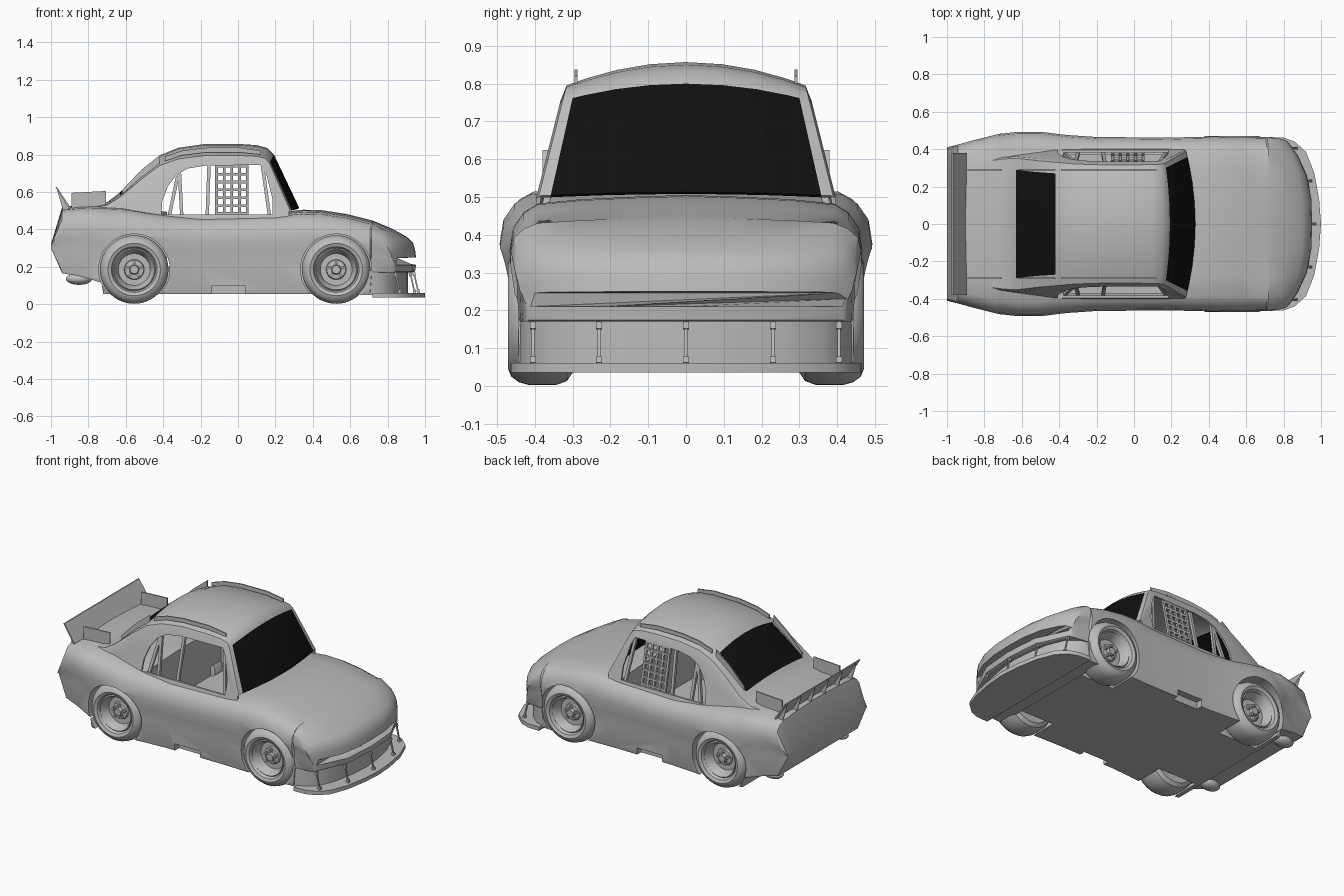
import bpy, bmesh, math
from mathutils import Vector

if "Cube" in bpy.data.objects:
    bpy.data.objects.remove(bpy.data.objects["Cube"])


def material(name, rgb):
    m = bpy.data.materials.new(name)
    m.use_nodes = True
    m.diffuse_color = (*rgb, 1)
    m.node_tree.nodes["Principled BSDF"].inputs["Base Color"].default_value = (*rgb, 1)
    return m


GREY = material("plain grey", (0.5, 0.5, 0.5))
BLACK = material("black glass", (0.005, 0.005, 0.005))


def make(name, bm, smooth=None):
    bmesh.ops.recalc_face_normals(bm, faces=bm.faces)
    mesh = bpy.data.meshes.new(name)
    bm.to_mesh(mesh)
    bm.free()
    ob = bpy.data.objects.new(name, mesh)
    bpy.context.collection.objects.link(ob)
    mesh.materials.append(GREY)
    mesh.materials.append(BLACK)
    if smooth:
        activate(ob)
        bpy.ops.object.shade_smooth_by_angle(angle=math.radians(smooth))
    return ob


def activate(ob):
    bpy.ops.object.select_all(action="DESELECT")
    ob.select_set(True)
    bpy.context.view_layer.objects.active = ob


def loft(bm, rings, closed):
    rows = [[bm.verts.new(p) for p in r] for r in rings]
    n = len(rows[0])
    for i in range(len(rows) - 1):
        for j in range(n if closed else n - 1):
            k = (j + 1) % n
            yield i, j, bm.faces.new((rows[i][j], rows[i][k], rows[i + 1][k], rows[i + 1][j]))
    if closed:
        bm.faces.new(rows[0])
        bm.faces.new(rows[-1])


def prism(bm, points, offset):
    """Extrude a flat outline along an offset."""
    off = Vector(offset)
    list(loft(bm, [[Vector(p) for p in points], [Vector(p) + off for p in points]], True))


def beam(bm, p, q, w):
    """Square bar between two points."""
    p, q = Vector(p), Vector(q)
    d = (q - p).normalized()
    a = d.cross(Vector((0, 1, 0)) if abs(d.y) < 0.8 else Vector((1, 0, 0))).normalized() * w / 2
    b = d.cross(a)
    prism(bm, [p + a + b, p + a - b, p - a - b, p - a + b], q - p)


def cut(ob, outline, offset):
    bm = bmesh.new()
    prism(bm, outline, offset)
    tool = make("cutter", bm)
    tool.hide_render = True
    mod = ob.modifiers.new("cut", "BOOLEAN")
    mod.operation, mod.solver, mod.object = "DIFFERENCE", "EXACT", tool
    activate(ob)
    bpy.ops.object.modifier_apply(modifier=mod.name)
    bpy.data.objects.remove(tool)


def mirror_ring(half):
    return half + [(x, -y, z) for x, y, z in reversed(half) if y > 0]


def circle(cx, cz, r, y, n=48):
    return [(cx + r * math.cos(math.tau * i / n), y, cz + r * math.sin(math.tau * i / n)) for i in range(n)]


# Lower body: centre x, half width, bottom z, top z, plan bow of the nose
STATIONS = [(-1, .41, .30, .32, 0), (-.94, .425, .165, .52, 0), (-.85, .45, .15, .53, 0),
            (-.73, .48, .115, .535, 0), (-.72, .482, .055, .535, 0), (-.62, .493, .055, .53, 0),
            (-.5, .493, .055, .51, 0), (-.36, .476, .055, .49, 0), (-.2, .465, .055, .48, 0),
            (.2, .462, .055, .49, 0), (.35, .466, .055, .505, 0), (.45, .467, .055, .502, 0),
            (.58, .467, .055, .482, 0), (.715, .465, .055, .448, .01), (.725, .464, .17, .445, .012),
            (.82, .458, .17, .405, .05), (.9, .452, .17, .362, .1), (.935, .446, .17, .33, .12),
            (.947, .44, .175, .29, .125), (.952, .435, .21, .25, .127)]
SIDE = [(.68, 1), (.81, .98), (.9, .92), (.95, .84), (.975, .6), (.99, .3), (1, 0)]


def body_ring(x, w, zb, zt, bow):
    half = [(0, 0), (0, .5), (0, .945), (.03, .955), (.35, .96), (.52, .98)] + SIDE
    return mirror_ring([(x - bow * f ** 3, f * w, zb + t * (zt - zb)) for t, f in half])


bm = bmesh.new()
list(loft(bm, [body_ring(*s) for s in STATIONS], True))
body = make("body", bm)
for s in (1, -1):
    for x in (-.555, .525):
        cut(body, circle(x, .185, .19, .27 * s), (0, .4 * s, 0))
    cut(body, [(-.14, .4 * s, 0), (.04, .4 * s, 0), (.04, .4 * s, .1), (-.14, .4 * s, .1)], (0, .2 * s, 0))
cut(body, [(-.38, -.37, .2), (.2, -.37, .2), (.2, .37, .2), (-.38, .37, .2)], (0, 0, .5))
activate(body)
bpy.ops.object.shade_smooth_by_angle(angle=math.radians(32))

# Cabin shell: centre x, top z, crown drop, side taper, plan bow
CABIN = [(-.78, .525, .01, .05, 0), (-.7, .545, .015, .035, 0), (-.63, .598, .025, .02, 0),
         (-.52, .71, .045, .01, 0), (-.42, .795, .055, 0, 0), (-.32, .836, .06, 0, 0),
         (-.18, .856, .062, 0, 0), (0, .857, .062, 0, 0), (.1, .85, .06, 0, 0), (.155, .835, .055, 0, .01),
         (.192, .80, .045, 0, .025), (.328, .513, .01, 0, .05)]


def cabin_ring(x, zt, drop, taper, bow):
    edge = zt - drop
    wide = lambda z: .39 - .25 * (z - .5) - taper
    pts = [(x - bow * f * f, f * wide(edge), zt - drop * f * f) for f in (0, .3, .57, .82, .92, 1)]
    for t in (.12, .5, 1):
        z = edge + (.45 - edge) * t
        pts.append((x - bow * 1.1, wide(z) + (.006 if t == .12 else 0), z))
    return mirror_ring(pts[::-1])


bm = bmesh.new()
for i, j, f in loft(bm, [cabin_ring(*c) for c in CABIN], False):
    y = max(abs(v.co.y) / .39 for v in f.verts)
    if i == 10 and 4 <= j <= 11 or i in (2, 3) and 5 <= j <= 10:
        f.material_index = 1
cabin = make("cabin", bm)
thick = cabin.modifiers.new("thickness", "SOLIDIFY")
thick.thickness, thick.offset = .012, -1
activate(cabin)
bpy.ops.object.modifier_apply(modifier="thickness")
WINDOW = [(-.41, .478), (-.405, .55), (-.375, .63), (-.33, .69), (-.27, .725), (-.18, .74), (.125, .745),
          (.15, .70), (.185, .56), (.185, .478)]
cut(cabin, [(x, -.6, z) for x, z in WINDOW], (0, 1.2, 0))
activate(cabin)
bpy.ops.object.shade_smooth_by_angle(angle=math.radians(35))

# Window struts and the net on the left side
bm = bmesh.new()
for s in (1, -1):
    for x0, x1 in ((-.165, -.155), (-.37, -.31), (-.30, -.315), (.17, .13)):
        beam(bm, (x0, .375 * s, .46), (x1, .318 * s, .745), .018)
make("window_struts", bm)
bm = bmesh.new()
for i in range(5):
    x = -.115 + i * .041
    beam(bm, (x, .378, .47), (x, .322, .745), .014)
for i in range(7):
    z = .485 + i * .042
    y = .375 - .2 * (z - .485)
    beam(bm, (-.122, y, z), (.056, y, z), .014)
make("window_net", bm)

# Wheels: lathed tyre and rim with hub and nuts
PROFILE = [(0, .045), (.022, .045), (.026, .025), (.05, .022), (.054, .01), (.085, .01), (.097, .05),
           (.108, .066), (.114, .06), (.122, .078), (.14, .086), (.16, .078), (.175, .058), (.183, .03),
           (.183, -.04), (.172, -.07), (.15, -.085), (.1, -.08), (0, -.07)]
for side, s in (("left", 1), ("right", -1)):
    for end, x in (("front", .525), ("rear", -.555)):
        bm = bmesh.new()
        rings = [circle(x, .185, max(r, .0005), s * (.385 + t)) for r, t in PROFILE]
        list(loft(bm, rings, True))
        for i in range(5):
            a = math.tau * i / 5 + .3
            prism(bm, circle(x + .037 * math.cos(a), .185 + .037 * math.sin(a), .009, s * .4, 6), (0, .03 * s, 0))
        make(f"{end}_{side}_wheel", bm, 35)

# Front splitter, valance and stays
NOSE = [(.72, .465), (.80, .462), (.86, .44), (.92, .385), (.965, .27), (.99, .13), (1, 0)]


def plan(scale_y, back, z):
    return mirror_ring([(x - back, y * scale_y, z) for x, y in NOSE])


bm = bmesh.new()
prism(bm, plan(1, 0, .035), (0, 0, .025))
make("splitter", bm, 40)
bm = bmesh.new()
prism(bm, plan(.95, .09, .05), (0, 0, .13))
make("valance", bm, 40)
bm = bmesh.new()
for y, x in ((0, .965), (.23, .945), (-.23, .945), (.405, .865), (-.405, .865)):
    beam(bm, (x, y, .06), (x - .025, y, .17), .008)
    beam(bm, (x, y, .06), (x - .003, y, .077), .016)
    beam(bm, (x - .022, y, .15), (x - .025, y, .168), .016)
make("splitter_stays", bm)

# Rear spoiler with braces
bm = bmesh.new()
prism(bm, [(-.975, -.38, .625), (-.967, -.38, .625), (-.895, -.38, .515), (-.903, -.38, .51)], (0, .76, 0))
for i in range(6):
    y = -.352 + i * .14
    prism(bm, [(-.97, y, .62), (-.9, y, .51), (-.935, y, .5)], (0, .006, 0))
make("spoiler", bm)

# Roof, rear window and deck fins
FINS = {"roof_fin": [(-.39, .765, .79), (-.3, .795, .82), (-.18, .81, .836), (0, .812, .838), (.12, .80, .82)],
        "rear_window_fin": [(-.62, .56, .61), (-.52, .67, .715), (-.42, .74, .795)],
        "deck_fin": [(-.89, .51, .595), (-.705, .52, .605)]}
for name, pts in FINS.items():
    for side, s in (("left", 1), ("right", -1)):
        bm = bmesh.new()
        outline = [(x, .287 * s, lo) for x, lo, hi in pts] + [(x, .287 * s, hi) for x, lo, hi in reversed(pts)]
        prism(bm, outline, (0, .008 * s, 0))
        make(f"{name}_{side}", bm)

# Low tail pods under the rear bumper
for side, s in (("left", 1), ("right", -1)):
    bm = bmesh.new()
    bmesh.ops.create_uvsphere(bm, u_segments=20, v_segments=12, radius=1)
    for v in bm.verts:
        v.co = Vector((-.85 + v.co.x * .07, s * .33 + v.co.y * .045, .135 + v.co.z * .032))
    make(f"tail_pod_{side}", bm, 60)
